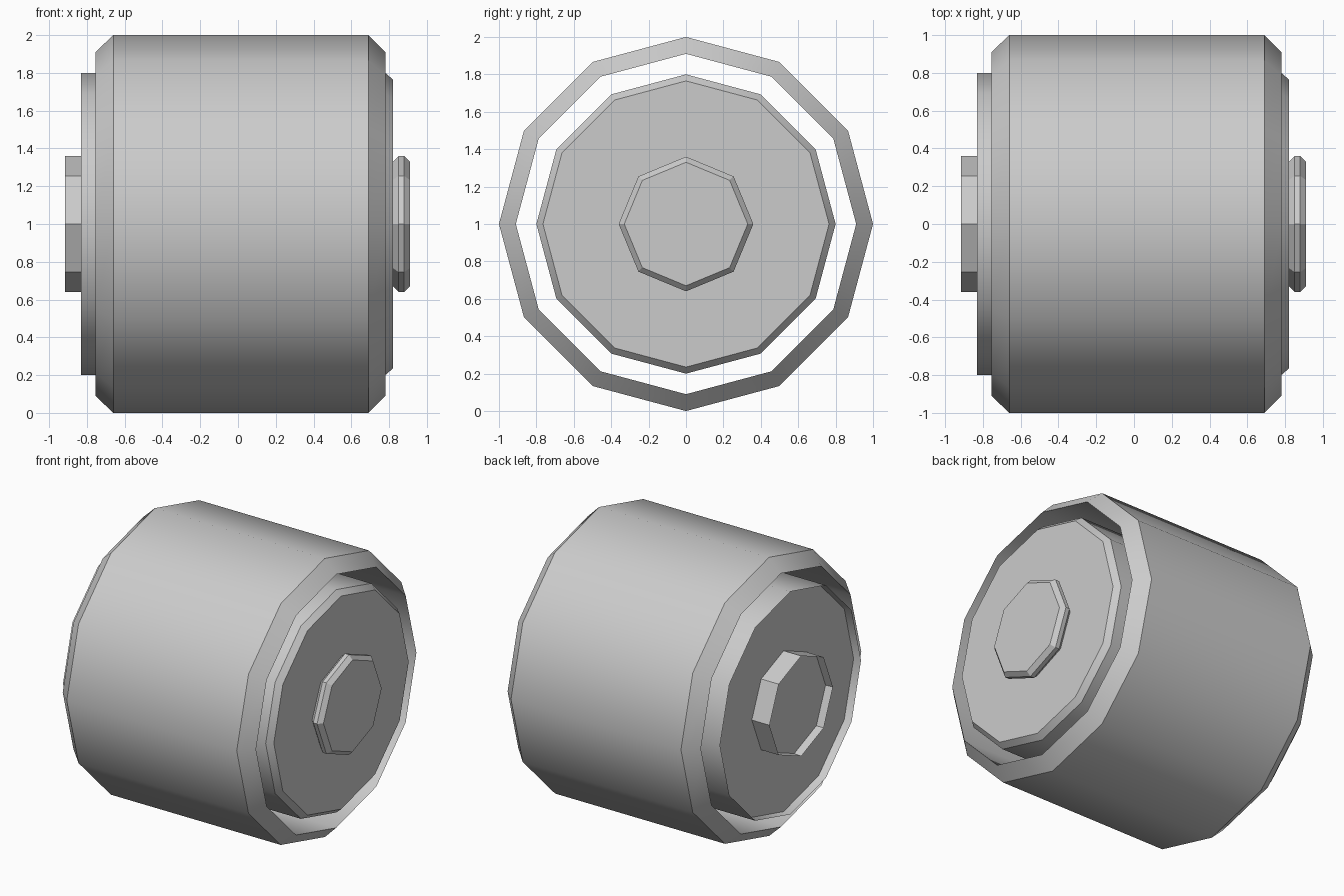
import bpy, bmesh, math

if "Cube" in bpy.data.objects:
    bpy.data.objects.remove(bpy.data.objects["Cube"])


def lathe(name, sides, profile, closed=False, cap_start=False, cap_end=False):
    """Revolve (x, radius) points around the wheel axle at z = 1."""
    bm = bmesh.new()
    rings = [[bm.verts.new((x, r * math.sin(2 * math.pi * i / sides),
                            1 + r * math.cos(2 * math.pi * i / sides)))
              for i in range(sides)] for x, r in profile]
    pairs = list(zip(rings, rings[1:]))
    if closed:
        pairs.append((rings[-1], rings[0]))
    for a, b in pairs:
        for i in range(sides):
            j = (i + 1) % sides
            bm.faces.new((a[i], a[j], b[j], b[i]))
    if cap_start:
        bm.faces.new(rings[0])
    if cap_end:
        bm.faces.new(rings[-1])
    bmesh.ops.recalc_face_normals(bm, faces=bm.faces[:])
    mesh = bpy.data.meshes.new(name)
    bm.to_mesh(mesh)
    bm.free()
    ob = bpy.data.objects.new(name, mesh)
    bpy.context.collection.objects.link(ob)
    bpy.ops.object.select_all(action='DESELECT')
    ob.select_set(True)
    bpy.context.view_layer.objects.active = ob
    bpy.ops.object.shade_smooth_by_angle(angle=math.radians(32))
    return ob


# Roller tyre: chamfered open tube
lathe("tyre", 12, [(-0.755, 0.91), (-0.66, 1.0), (0.69, 1.0), (0.78, 0.91)], closed=True)

# Hub drum: bevelled on the right, shallow recess on the left
lathe("hub_drum", 12, [(-0.775, 0.795), (-0.83, 0.80), (0.78, 0.80), (0.82, 0.765)],
      cap_start=True, cap_end=True)

# Right axle cap, bevelled on both rims
lathe("axle_cap_right", 8, [(0.82, 0.33), (0.85, 0.36), (0.88, 0.36), (0.91, 0.33)],
      cap_start=True, cap_end=True)

# Left axle socket with a recessed floor
lathe("axle_socket_left", 8, [(-0.86, 0.355), (-0.915, 0.36), (-0.775, 0.36)],
      cap_start=True, cap_end=True)
